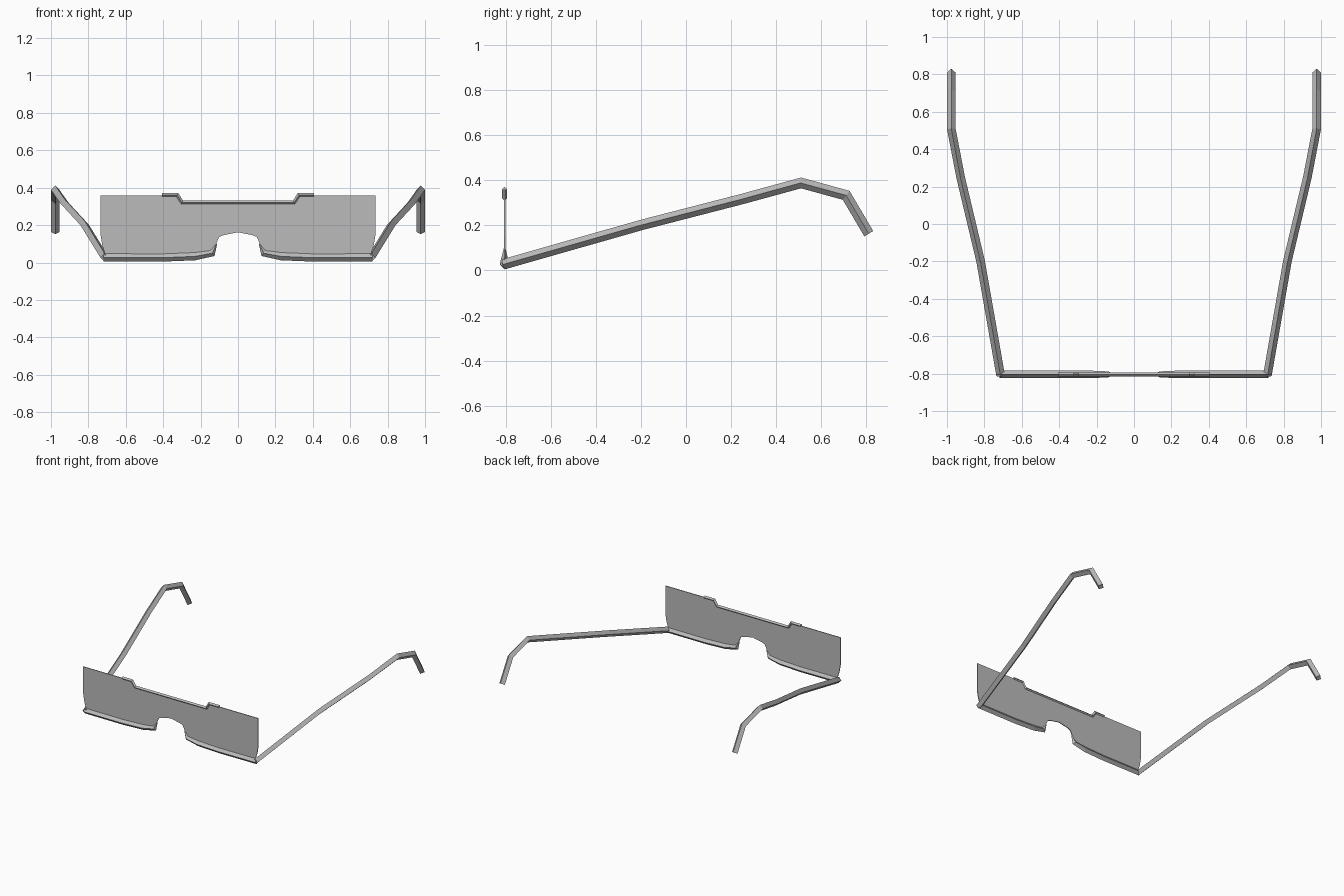
import bpy, bmesh
from mathutils import Vector

if "Cube" in bpy.data.objects:
    bpy.data.objects.remove(bpy.data.objects["Cube"])


def material(name, value):
    mat = bpy.data.materials.new(name)
    mat.use_nodes = True
    mat.diffuse_color = (value, value, value, 1)
    mat.node_tree.nodes["Principled BSDF"].inputs["Base Color"].default_value = (value, value, value, 1)
    return mat


GREY = material("plain grey", 0.5)
FRONT_Y = -0.804


def finish(name, bm, mirror=True):
    bmesh.ops.recalc_face_normals(bm, faces=bm.faces)
    mesh = bpy.data.meshes.new(name)
    bm.to_mesh(mesh)
    bm.free()
    mesh.materials.append(GREY)
    obj = bpy.data.objects.new(name, mesh)
    bpy.context.collection.objects.link(obj)
    if mirror:
        obj.modifiers.new("Mirror", "MIRROR")
    return obj


def sweep(name, path, section, ref, scales=None, mirror=True):
    """Sweep a closed section along a path with mitred corners."""
    bm = bmesh.new()
    pts = [Vector(p) for p in path]
    ref = Vector(ref)
    rings = []
    for i, p in enumerate(pts):
        before = (p - pts[max(i - 1, 0)]).normalized()
        after = (pts[min(i + 1, len(pts) - 1)] - p).normalized()
        tangent = (before + after).normalized()
        mitre = 1 / max(tangent.dot(after if after.length else before), 0.5)
        side = (ref - tangent * ref.dot(tangent)).normalized()
        up = side.cross(tangent).normalized()
        s = scales[i] if scales else 1
        rings.append([bm.verts.new(p + side * a * s + up * b * s * mitre) for a, b in section])
    n = len(section)
    for r0, r1 in zip(rings, rings[1:]):
        for k in range(n):
            bm.faces.new((r0[k], r0[(k + 1) % n], r1[(k + 1) % n], r1[k]))
    bm.faces.new(rings[0])
    bm.faces.new(rings[-1])
    return finish(name, bm, mirror)


def diamond(w, top, bottom):
    return [(w, 0), (0, top), (-w, 0), (0, -bottom)]


# Temple arms with drooping ear hooks
sweep("temple_arms",
      [(0.713, -0.81, 0.027), (0.82, -0.2, 0.201), (0.927, 0.25, 0.317),
       (0.977, 0.51, 0.388), (0.977, 0.71, 0.333), (0.977, 0.81, 0.163)],
      diamond(0.023, 0.023, 0.023), (1, 0, 0))

# Lower rims, tapering upward beside the nose
sweep("lower_rims",
      [(x, FRONT_Y, z) for x, z in
       [(0.72, 0.027), (0.4, 0.026), (0.23, 0.033), (0.137, 0.05), (0.115, 0.1)]],
      diamond(0.02, 0.024, 0.021), (0, 1, 0), [1, 1, 1, 0.8, 0.15])

# Stepped brow bar
half = [(0.405, 0.36), (0.325, 0.36), (0.3, 0.32)]
bar = half + [(-x, z) for x, z in reversed(half)]
sweep("brow_bar", [(x, FRONT_Y, z) for x, z in bar],
      diamond(0.011, 0.011, 0.011), (0, 1, 0), mirror=False)

# Single visor lens with brow recess and nose notch
right = [(0, 0.32), (0.3, 0.32), (0.325, 0.358), (0.735, 0.358), (0.735, 0.15),
         (0.725, 0.09), (0.71, 0.045), (0.65, 0.03), (0.4, 0.028), (0.23, 0.035),
         (0.137, 0.06), (0.115, 0.105), (0.1, 0.137), (0.075, 0.147), (0, 0.162)]
outline = right + [(-x, z) for x, z in reversed(right[1:-1])]
bm = bmesh.new()
bm.faces.new([bm.verts.new((x, FRONT_Y - 0.003, z)) for x, z in outline])
solid = bmesh.ops.extrude_face_region(bm, geom=bm.faces[:])
bmesh.ops.translate(bm, vec=(0, 0.006, 0),
                    verts=[v for v in solid["geom"] if isinstance(v, bmesh.types.BMVert)])
finish("visor_lens", bm, mirror=False)
